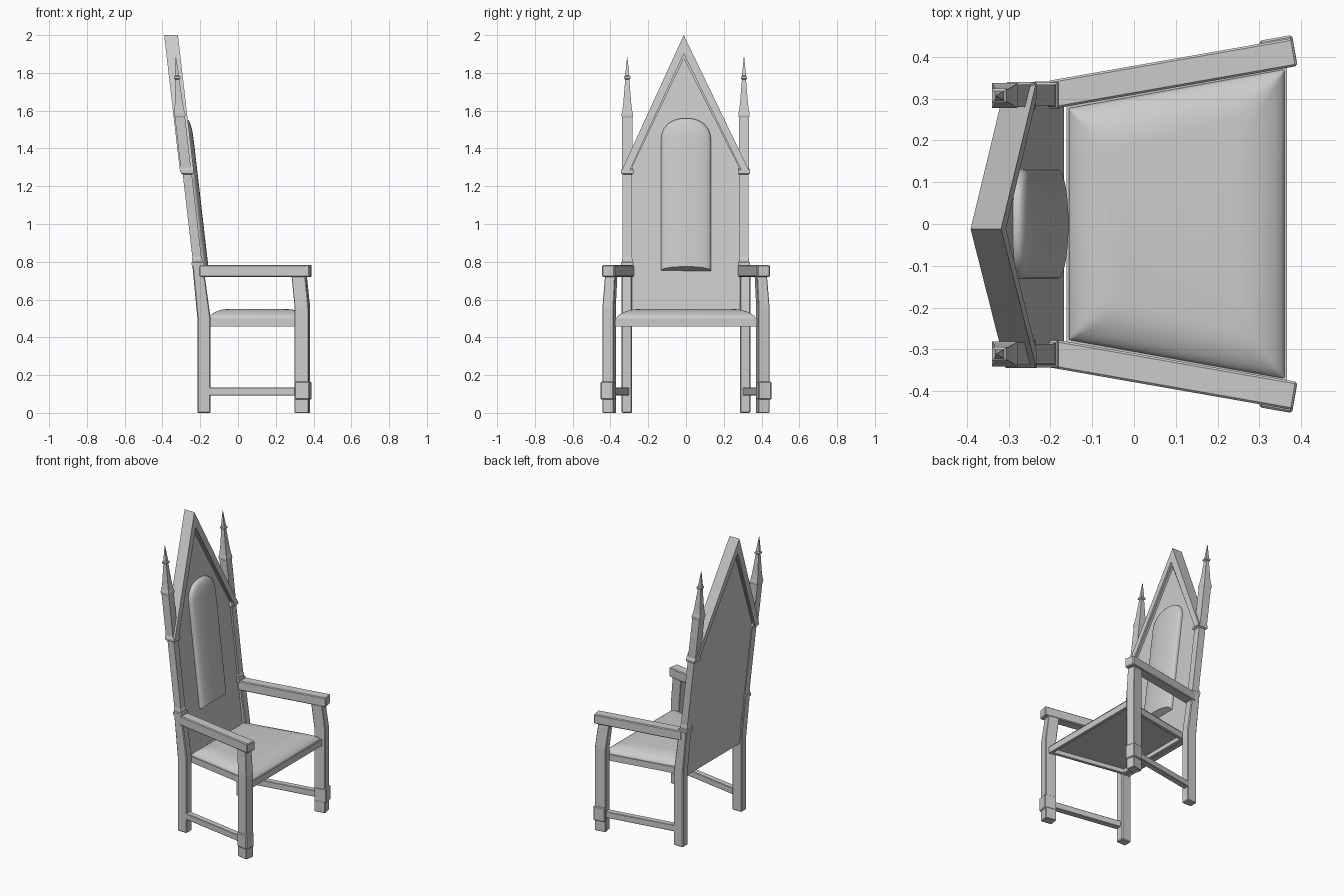
import bpy, bmesh, math

if "Cube" in bpy.data.objects:
    bpy.data.objects.remove(bpy.data.objects["Cube"])

def lean(z):
    # centre line of the raked back
    return -0.18 - 0.116 * max(z - 0.5, 0)

def make(name, rings, bevel=0, smooth=False):
    """Skin a stack of closed rings and cap both ends."""
    bm = bmesh.new()
    vs = [[bm.verts.new(p) for p in r] for r in rings]
    n = len(rings[0])
    for a, b in zip(vs, vs[1:]):
        for i in range(n):
            j = (i + 1) % n
            bm.faces.new((a[i], a[j], b[j], b[i]))
    bm.faces.new(vs[0][::-1])
    bm.faces.new(vs[-1])
    bmesh.ops.recalc_face_normals(bm, faces=bm.faces[:])
    me = bpy.data.meshes.new(name)
    bm.to_mesh(me)
    bm.free()
    ob = bpy.data.objects.new(name, me)
    bpy.context.collection.objects.link(ob)
    if bevel:
        m = ob.modifiers.new("bevel", 'BEVEL')
        m.width = bevel
        m.segments = 1
    if smooth:
        bpy.context.view_layer.objects.active = ob
        ob.select_set(True)
        bpy.ops.object.shade_smooth_by_angle(angle=math.radians(35))
        ob.select_set(False)
    return ob

def square(cx, cy, z, hx, hy, turn=0):
    c, s = math.cos(turn), math.sin(turn)
    return [(cx + c * a * hx - s * b * hy, cy + s * a * hx + c * b * hy, z)
            for a, b in ((-1, -1), (1, -1), (1, 1), (-1, 1))]

def slab(name, pts, x0, x1, bevel=0):
    """Profile in y, z extruded in x along the raked back."""
    return make(name, [[(lean(z) + o, y, z) for y, z in pts] for o in (x0, x1)], bevel)

def bar(name, p, q, half, z0, z1, bevel):
    """Straight horizontal bar between two plan points."""
    t = math.atan2(q[1] - p[1], q[0] - p[0])
    dx, dy = -math.sin(t) * half, math.cos(t) * half
    ring = [(p[0] - dx, p[1] - dy), (q[0] - dx, q[1] - dy),
            (q[0] + dx, q[1] + dy), (p[0] + dx, p[1] + dy)]
    return make(name, [[(x, y, z) for x, y in ring] for z in (z0, z1)], bevel)

ANGLE = math.radians(10)
for s, side in ((-1, "right"), (1, "left")):
    t = s * ANGLE
    # rear leg, vertical then raked
    make(f"rear_leg_{side}", [square(lean(z), s * 0.313, z, hx, 0.028)
         for z, hx in ((0, 0.035), (0.5, 0.035), (0.785, 0.029))], 0.005)
    # slim post with collars and a pinnacle
    prof = ((0.775, .032), (0.795, .032), (0.80, .027), (0.815, .027), (0.825, .024),
            (1.262, .024), (1.268, .033), (1.285, .033), (1.295, .027), (1.565, .027),
            (1.572, .030), (1.585, .030), (1.60, .026), (1.64, .021), (1.765, .011),
            (1.77, .017), (1.78, .017), (1.785, .011), (1.885, .001))
    make(f"back_post_{side}", [square(lean(z) + max(0, z - 1.58) * 0.05 - (0.004 if z > 1.29 else 0),
                                      s * 0.309 - 0.002, z, h, h) for z, h in prof])
    # front leg, bending in towards the arm
    make(f"front_leg_{side}", [square(cx, s * cy, z, 0.037, hy, t)
         for cx, cy, z, hy in ((0.341, 0.407, 0, 0.030), (0.341, 0.407, 0.56, 0.030),
                               (0.324, 0.396, 0.725, 0.027))], 0.003)
    make(f"foot_block_{side}", [square(0.345, s * 0.411, z, 0.040, 0.035, t)
                                for z in (0.07, 0.165)], 0.005)
    # arm and low stretcher
    bar(f"arm_{side}", (-0.20, s * 0.309), (0.385, s * 0.4115), 0.034, 0.72, 0.783, 0.005)
    bar(f"side_stretcher_{side}", (-0.17, s * 0.318), (0.33, s * 0.404), 0.02, 0.093, 0.135, 0.003)

# back panel
AY = -0.012
slab("back_panel", [(-0.30, 0.46), (0.30, 0.46), (0.30, 0.5), (0.30, 1.29),
                    (AY, 1.91), (-0.30, 1.29), (-0.30, 0.5)], -0.02, 0.013)
# pointed gable and its inner moulding
slab("gable", [(-0.344, 1.275), (AY, 2.0), (0.338, 1.275), (0.298, 1.275),
               (AY, 1.90), (-0.302, 1.275)], -0.037, 0.036)
slab("gable_moulding", [(-0.305, 1.285), (AY, 1.91), (0.302, 1.285), (0.288, 1.285),
                        (AY, 1.875), (-0.292, 1.285)], -0.028, 0.026)

# padded back cushion: bulging section carried up into a rounded top
def pad(z, w, k, slant=0):
    ring = [(lean(z), -w, z), (lean(z), w, z)]
    for n in range(17):
        a = math.pi * n / 16
        rise = 0.033 * k * math.sin(a) ** 0.8
        zz = z + slant * rise
        ring.append((lean(zz) + 0.022 + rise, w * math.cos(a), zz))
    return ring

rings = [pad(0.75, 0.132, 1, 0.75)] + [pad(0.8 + 0.13 * i, 0.132, 1) for i in range(6)]
for deg in (15, 30, 45, 58, 70, 80, 87):
    a = math.radians(deg)
    rings.append(pad(1.45 + 0.11 * math.sin(a), 0.132 * math.cos(a) ** 0.85, math.cos(a) ** 0.7))
make("back_cushion", rings, smooth=True)

# tapered seat frame, hollow underneath, and domed cushion
def seat_ring(i, z, r):
    x0, x1 = -0.162 + i, 0.366 - i
    w = lambda x: 0.284 + (x + 0.157) * 0.176 - i
    pts = []
    for sx, sy, a0 in ((1, 1, 0), (0, 1, 90), (0, -1, 180), (1, -1, 270)):
        cx = x1 - r if sx else x0 + r
        cy = sy * (w(x1 if sx else x0) - r)
        for k in range(5):
            a = math.radians(a0 + 22.5 * k)
            pts.append((cx + r * math.cos(a), cy + r * math.sin(a), z))
    return pts

make("seat_frame", [seat_ring(i, z, 0.004) for i, z in ((0.02, 0.485), (0.02, 0.457), (0, 0.457), (0, 0.499))])
dome = ((0.006, 0.49, .005), (0.006, 0.503, .005), (0.013, 0.514, .008), (0.028, 0.526, .014),
        (0.05, 0.538, .024), (0.075, 0.546, .035), (0.105, 0.550, .05))
make("seat_cushion", [seat_ring(i, z, r) for i, z, r in dome], smooth=True)
